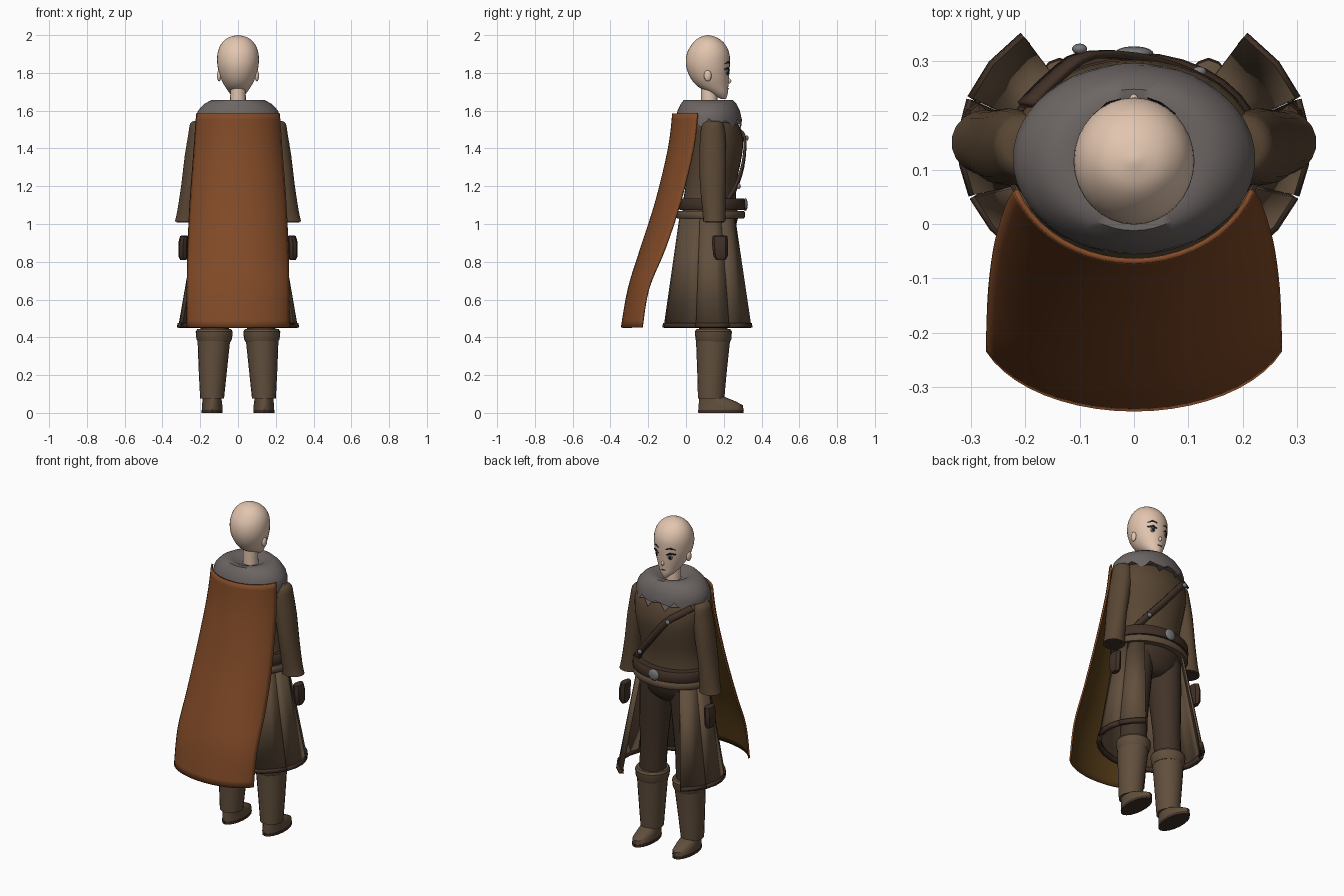
import bpy, bmesh, math
from mathutils import Vector

if "Cube" in bpy.data.objects:
    bpy.data.objects.remove(bpy.data.objects["Cube"])

def material(name, r, g, b):
    m = bpy.data.materials.new(name)
    m.diffuse_color = (r, g, b, 1)
    m.use_nodes = True
    m.node_tree.nodes["Principled BSDF"].inputs["Base Color"].default_value = m.diffuse_color
    return m

SKIN = material("skin", .76, .56, .43)
FUR = material("grey_fur", .15, .13, .125)
CAPE = material("rust_cloth", .22, .068, .02)
LINING = material("dark_lining", .085, .042, .008)
COAT = material("coat_brown", .12, .078, .046)
TUNIC = material("tunic_brown", .10, .062, .034)
PANTS = material("dark_trousers", .055, .034, .022)
LEATHER = material("leather", .052, .03, .02)
METAL = material("metal", .19, .19, .2)
INK = material("ink", .012, .01, .01)

def make(name, verts, faces, mats, angle=40):
    me = bpy.data.meshes.new(name)
    me.from_pydata(verts, [], faces)
    me.update()
    ob = bpy.data.objects.new(name, me)
    bpy.context.collection.objects.link(ob)
    for m in mats:
        me.materials.append(m)
    bpy.ops.object.select_all(action='DESELECT')
    ob.select_set(True)
    bpy.context.view_layer.objects.active = ob
    bpy.ops.object.shade_smooth_by_angle(angle=math.radians(angle))
    return ob

def resample(rings, k):
    """Catmull-Rom smoothing of a list of ring tuples."""
    if k < 2:
        return rings
    out = []
    for i in range(len(rings) - 1):
        p = [rings[max(0, min(len(rings) - 1, i + d))] for d in (-1, 0, 1, 2)]
        for s in range(k):
            t = s / k
            out.append(tuple(.5 * (2*b + (c-a)*t + (2*a-5*b+4*c-d)*t*t + (3*b-a-3*c+d)*t**3)
                             for a, b, c, d in zip(*p)))
    return out + [rings[-1]]

def pt(ring, t):
    cx, cy, z, rx, ry = ring
    return (cx + rx * math.sin(t), cy + ry * math.cos(t), z)

def loft(name, rings, mat, n=24, k=1, angle=40):
    """Closed, capped tube through elliptical rings (cx, cy, z, rx, ry), rising in z."""
    rings = resample(rings, k)
    v = [pt(r, 2 * math.pi * j / n) for r in rings for j in range(n)]
    f = [(i*n + (j+1) % n, i*n + j, (i+1)*n + j, (i+1)*n + (j+1) % n)
         for i in range(len(rings) - 1) for j in range(n)]
    f += [tuple(range(n)), tuple(reversed(range((len(rings)-1)*n, len(rings)*n)))]
    return make(name, v, f, [mat], angle)

def shell(name, rings, a0, a1, mats, n, thick, k=1, angle=40):
    """Open curved sheet between two angles; 0 degrees points to +y."""
    rings = resample(rings, k)
    a = [math.radians(a0 + (a1 - a0) * j / n) for j in range(n + 1)]
    v = [pt(r, t) for r in rings for t in a]
    w = n + 1
    f = [(i*w + j + 1, i*w + j, (i+1)*w + j, (i+1)*w + j + 1)
         for i in range(len(rings) - 1) for j in range(n)]
    ob = make(name, v, f, mats, angle)
    mod = ob.modifiers.new("thickness", 'SOLIDIFY')
    mod.thickness, mod.offset = thick, -1
    mod.material_offset = len(mats) - 1
    return ob

def span(z, yb, yf, hx):
    return (0, (yb + yf) / 2, z, hx, (yf - yb) / 2)

def front_y(rings, x, z):
    """Front surface depth of a loft at x, z."""
    for a, b in zip(rings, rings[1:]):
        if a[2] <= z <= b[2]:
            t = (z - a[2]) / (b[2] - a[2])
            _, cy, _, rx, ry = (p + (q - p) * t for p, q in zip(a, b))
            return cy + ry * math.sqrt(max(0, 1 - (x / rx) ** 2))
    return 0

def ball(name, loc, scale, mat):
    bm = bmesh.new()
    bmesh.ops.create_uvsphere(bm, u_segments=14, v_segments=8, radius=1)
    bmesh.ops.scale(bm, vec=scale, verts=bm.verts)
    bmesh.ops.translate(bm, vec=loc, verts=bm.verts)
    ob = make(name, [], [], [mat])
    bm.to_mesh(ob.data)
    bm.free()
    for p in ob.data.polygons:
        p.use_smooth = True
    return ob

# Head and neck
head = [span(*r) for r in ((1.662, .185, .212, .012), (1.69, .13, .221, .042), (1.73, .06, .224, .070),
        (1.78, .02, .228, .094), (1.84, 0, .232, .109), (1.90, .004, .230, .109),
        (1.95, .03, .208, .091), (1.985, .066, .168, .055), (2.0, .112, .122, .006))]
loft("head", head, SKIN, 32, 4, 60)
loft("neck", [(0, .125, 1.58, .045, .045), (0, .12, 1.76, .038, .042)], SKIN, 16)
ball("nose", (0, .226, 1.757), (.009, .014, .014), SKIN)

# Painted face: thin plates laid on the head surface
fine = resample(head, 4)
def plate(name, outline, mat, lift=.002):
    cx = sum(p[0] for p in outline) / len(outline)
    cz = sum(p[1] for p in outline) / len(outline)
    pts = [(cx, cz)] + outline
    v = [(x, front_y(fine, x, z) + lift, z) for x, z in pts]
    n = len(outline)
    f = [(0, 1 + i, 1 + (i + 1) % n) for i in range(n)]
    ob = make(name, v, f, [mat])
    ob.modifiers.new("thickness", 'SOLIDIFY').thickness = .002

def oval(cx, cz, rx, rz, n=14):
    return [(cx + rx * math.cos(2*math.pi*i/n), cz + rz * math.sin(2*math.pi*i/n)) for i in range(n)]

for s, side in ((-1, "left"), (1, "right")):
    plate(side + "_iris", oval(s * .046, 1.803, .011, .015), METAL, .002)
    plate(side + "_pupil", oval(s * .046, 1.803, .006, .010), INK, .004)
    plate(side + "_lash", [(s*.026, 1.812), (s*.045, 1.824), (s*.07, 1.814), (s*.074, 1.822),
                           (s*.046, 1.831), (s*.026, 1.817)], INK, .003)
    plate(side + "_brow", [(s*.024, 1.846), (s*.05, 1.856), (s*.076, 1.846), (s*.05, 1.862), (s*.024, 1.852)], INK)
    ball(side + "_ear", (s * .1, .115, 1.785), (.012, .02, .03), SKIN)
plate("mouth", oval(0, 1.716, .017, .003), INK)

# Torso
torso = [span(*r) for r in ((1.04, -.02, .28, .215), (1.12, -.015, .265, .20), (1.22, 0, .268, .192),
         (1.34, .012, .292, .205), (1.43, .018, .302, .215), (1.52, .02, .282, .215), (1.60, .04, .23, .15))]
loft("torso", torso, TUNIC, 32, 3, 60)

# Fur collar with a jagged lower edge
n = 48
crings = [(0, .12, 1.535, .222, .176), (0, .12, 1.565, .223, .173), (0, .12, 1.60, .212, .165),
          (0, .12, 1.635, .180, .148), (0, .118, 1.657, .140, .130), (0, .118, 1.655, .095, .095),
          (0, .118, 1.63, .05, .05)]
collar = loft("fur_collar", crings, FUR, n, 1, 50)
for i in range(n):
    v = collar.data.vertices[i]
    v.co.z += (.018, -.006, -.028, .004)[i % 4] + .008 * math.sin(i * 2.3)

# Belts and buckle
loft("lower_belt", [(0, .13, 1.03, .236, .178), (0, .13, 1.04, .241, .183),
                    (0, .13, 1.06, .241, .183), (0, .13, 1.07, .234, .176)], COAT, 32)
loft("upper_belt", [(0, .14, 1.073, .232, .172), (0, .14, 1.08, .237, .176),
                    (0, .14, 1.125, .234, .174), (0, .14, 1.135, .226, .166)], LEATHER, 32)
ball("buckle", (0, .314, 1.103), (.036, .013, .034), METAL)

# Diagonal chest strap with studs
path = resample([(-.20, .225, 1.535), (-.15, .275, 1.50), (-.085, .318, 1.45), (.03, .308, 1.31),
                 (.13, .268, 1.19), (.18, .225, 1.12)], 3)
sv = []
for x, y, z in path:
    sv += [(x - .014, y, z - .013), (x + .014, y, z + .013)]
sf = [(2*i, 2*i + 1, 2*i + 3, 2*i + 2) for i in range(len(path) - 1)]
strap = make("chest_strap", sv, sf, [LEATHER])
strap.modifiers.new("thickness", 'SOLIDIFY').thickness = .014
for i, c in enumerate(((-.1, .322, 1.455), (.12, .28, 1.2))):
    ball("stud_%d" % i, c, (.014, .01, .014), METAL)

# Coat skirt: three slit panels, open at the front, each with a hem
low, high = (0, .145, .455, .318, .263), (0, .132, 1.045, .215, .166)
hem = [(0, .145, .452, .325, .270), (0, .145, .475, .322, .267)]
for name, a0, a1, seg in (("right_front", 40, 70.5, 2), ("right_side", 71.5, 110.5, 3), ("back", 111.5, 248.5, 10),
                          ("left_side", 249.5, 288.5, 3), ("left_front", 289.5, 320, 2)):
    shell(name + "_skirt", [low, high], a0, a1, [COAT], seg, .012, 1, 15)
    shell(name + "_hem", hem, a0, a1, [LEATHER], seg, .024)

# Cape, lined on the inside
def cape_ring(z, w, yback, yend):
    ry = (yend - yback) / .658
    return (0, yback + ry, z, w / .94, ry)
cape = [cape_ring(*r) for r in ((.452, .272, -.345, -.235), (.66, .272, -.308, -.20), (.87, .268, -.243, -.113),
        (1.12, .256, -.163, -.03), (1.40, .235, -.096, .038), (1.585, .222, -.073, .06))]
shell("cape", cape, 110, 250, [CAPE, LINING], 20, .010, 4)

# Arms, pouches, legs, boots
loft("hips", [(0, .13, .90, .08, .07), (0, .13, .95, .17, .12), (0, .13, 1.05, .20, .15)], PANTS, 24, 2)
for s, side in ((-1, "left"), (1, "right")):
    loft(side + "_sleeve", [(s*.272, .15, 1.012, .064, .060), (s*.266, .148, 1.06, .058, .060),
         (s*.25, .142, 1.2, .052, .068), (s*.228, .142, 1.36, .055, .071), (s*.208, .142, 1.48, .055, .066),
         (s*.205, .142, 1.53, .05, .055), (s*.2, .142, 1.545, .035, .035)], TUNIC, 18, 2)
    loft(side + "_cuff_opening", [(s*.272, .15, 1.008, .054, .050), (s*.272, .15, 1.02, .054, .050)], LEATHER, 18)
    loft(side + "_pouch", [(s*.29, .185, .81, .016, .025), (s*.29, .183, .83, .026, .038), (s*.29, .18, .90, .026, .043),
         (s*.285, .18, .935, .022, .04), (s*.285, .18, .94, .014, .03)], LEATHER, 8, 1, 30)
    loft(side + "_trouser_leg", [(s*.125, .145, .38, .075, .075), (s*.12, .14, .6, .078, .08),
         (s*.108, .135, .85, .092, .10), (s*.10, .13, 1.0, .095, .115)], PANTS, 20, 2)
    loft(side + "_boot_shaft", [(s*.137, .133, .075, .063, .070), (s*.134, .137, .2, .073, .077),
         (s*.128, .143, .38, .086, .090)], COAT, 20, 2)
    loft(side + "_boot_cuff", [(s*.126, .145, .375, .086, .088), (s*.126, .145, .39, .094, .095),
         (s*.126, .145, .43, .098, .098), (s*.126, .145, .443, .09, .09)], COAT, 20, 1, 30)
    loft(side + "_foot", [(s*.137, .185, .015, .055, .119), (s*.137, .184, .04, .055, .118),
         (s*.137, .165, .062, .052, .096), (s*.137, .137, .085, .05, .066)], COAT, 18)
    loft(side + "_sole", [(s*.137, .185, 0, .056, .120), (s*.137, .185, .016, .057, .121)], LEATHER, 18)
